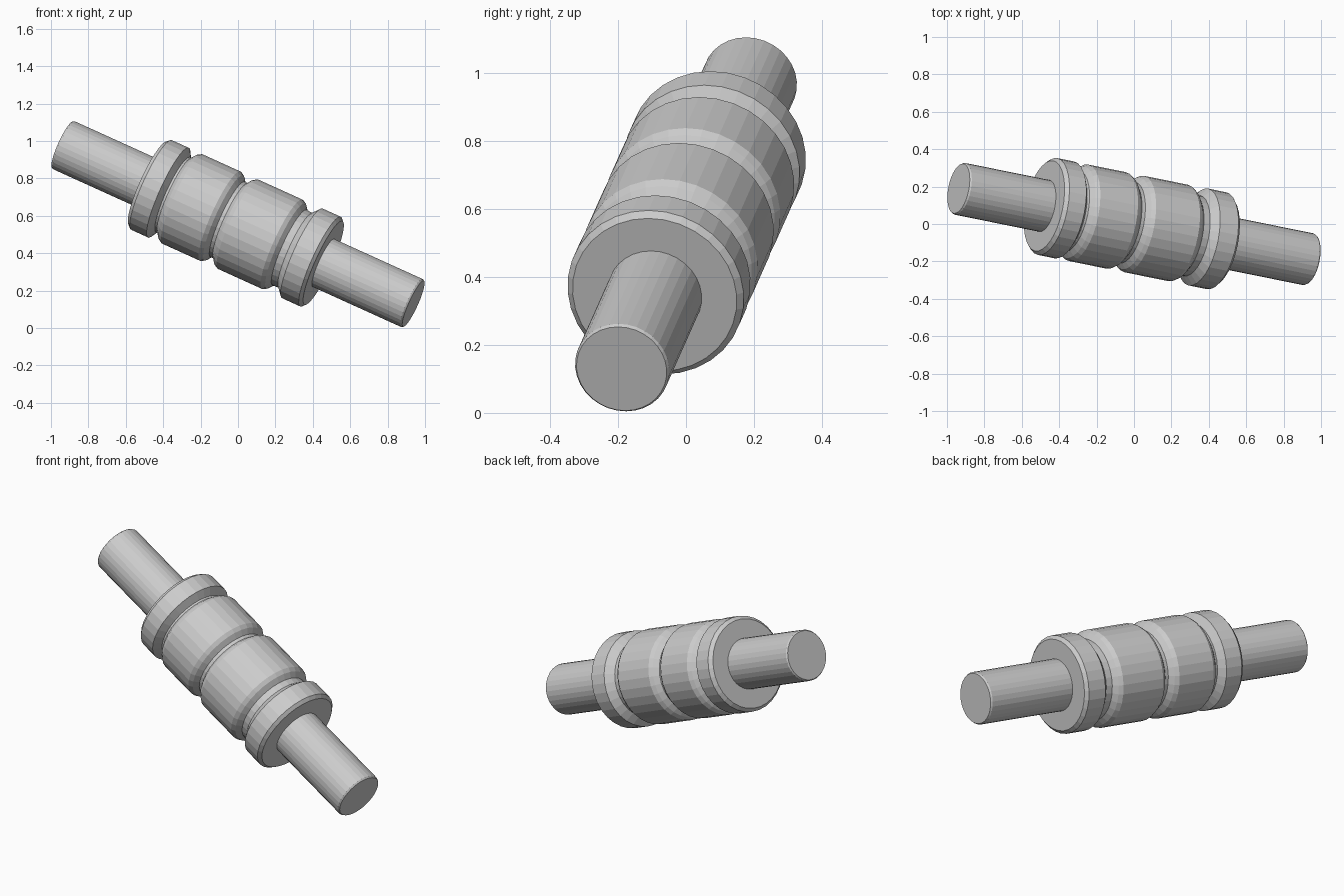
import bpy, bmesh, math
from mathutils import Vector, Matrix

if "Cube" in bpy.data.objects:
    bpy.data.objects.remove(bpy.data.objects["Cube"])

SIDES = 32
AXIS = Vector((0.8955, -0.181, -0.406)).normalized()
CENTRE = Vector((0, 0, 0.555))
PLACE = Matrix.Translation(CENTRE) @ AXIS.to_track_quat('Z', 'Y').to_matrix().to_4x4()


def lathe(name, profile):
    """Spin (position along axis, radius) points; radius 0 makes a cap."""
    bm = bmesh.new()
    rings = []
    for t, r in profile:
        rings.append([bm.verts.new((r * math.cos(2 * math.pi * i / SIDES),
                                    r * math.sin(2 * math.pi * i / SIDES), t))
                      for i in range(SIDES)])
    for a, b in zip(rings, rings[1:]):
        for i in range(SIDES):
            j = (i + 1) % SIDES
            bm.faces.new((a[i], a[j], b[j], b[i]))
    return bm, rings


def finish(name, bm):
    bmesh.ops.recalc_face_normals(bm, faces=bm.faces)
    me = bpy.data.meshes.new(name)
    bm.to_mesh(me)
    bm.free()
    ob = bpy.data.objects.new(name, me)
    ob.matrix_world = PLACE
    bpy.context.collection.objects.link(ob)


def drum(start, end, r=0.263):
    """Barrel section with two-step rounded ends."""
    left = [(start, 0.222), (start + 0.022, 0.25), (start + 0.044, r)]
    right = [(end - 0.044, r), (end - 0.022, 0.25), (end, 0.222)]
    return left + right


# grooved roller body: end collars with two barrel sections between
R, F, G, S = 0.264, 0.246, 0.22, 0.141
left_collar = [(-0.536, S), (-0.536, F), (-0.516, R), (-0.415, R), (-0.388, G)]
right_collar = [(0.346, G), (0.384, R), (0.493, R), (0.51, F), (0.51, S)]
body = left_collar + drum(-0.375, -0.062) + drum(-0.042, 0.308) + right_collar
bm, rings = lathe("roller_body", body)
bm.faces.new(rings[0])
bm.faces.new(rings[-1])
bmesh.ops.delete(bm, geom=[f for f in bm.faces if len(f.verts) == SIDES],
                 context='FACES_ONLY')
finish("roller_body", bm)

# shaft stubs with small chamfered tips
for name, side, base in (("left_shaft", -1, 0.536), ("right_shaft", 1, 0.51)):
    bm, rings = lathe(name, [(side * base, S), (side * 1.038, S), (side * 1.047, S - 0.006)])
    bm.faces.new(rings[-1])
    finish(name, bm)
